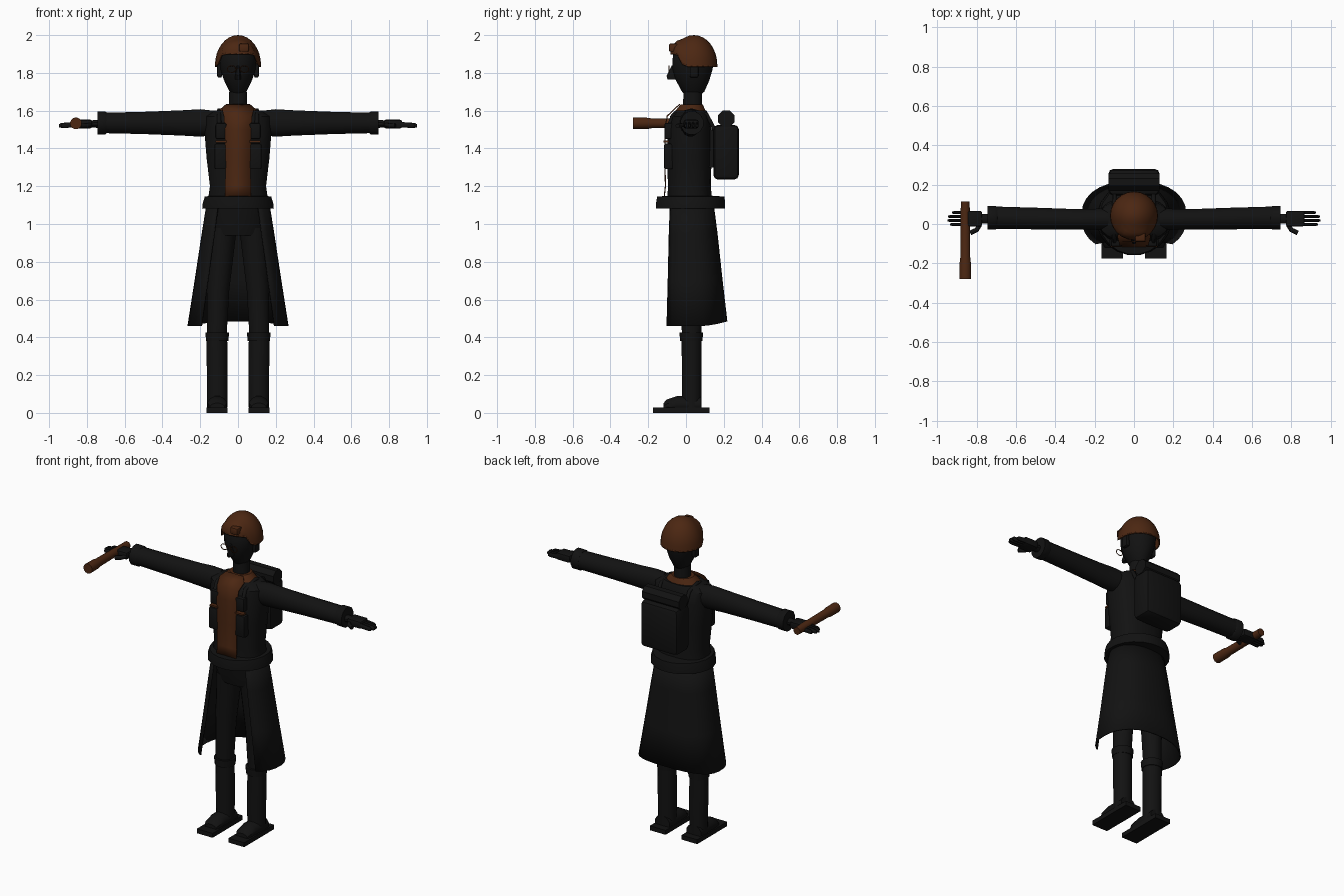
import bpy, bmesh, math
from mathutils import Vector, Matrix

if "Cube" in bpy.data.objects:
    bpy.data.objects.remove(bpy.data.objects["Cube"])


def material(name, rgb):
    m = bpy.data.materials.new(name)
    m.diffuse_color = (*rgb, 1)
    m.use_nodes = True
    m.node_tree.nodes["Principled BSDF"].inputs["Base Color"].default_value = m.diffuse_color
    return m


BLACK = material("charcoal black", (0.006, 0.006, 0.006))
BROWN = material("dark brown", (0.072, 0.02, 0.006))


def finish(name, bm, mat, smooth=True):
    bmesh.ops.recalc_face_normals(bm, faces=bm.faces)
    me = bpy.data.meshes.new(name)
    bm.to_mesh(me)
    bm.free()
    ob = bpy.data.objects.new(name, me)
    bpy.context.collection.objects.link(ob)
    me.materials.append(mat)
    if smooth:
        bpy.ops.object.select_all(action='DESELECT')
        bpy.context.view_layer.objects.active = ob
        ob.select_set(True)
        bpy.ops.object.shade_smooth_by_angle(angle=math.radians(35))
    return ob


def loft(name, rings, mat, axis='z', n=16, caps=True, smooth=True, power=1.0):
    """rings: (position on axis, centre a, centre b, radius a, radius b)"""
    bm = bmesh.new()
    loops = []
    for p, ca, cb, ra, rb in rings:
        loop = []
        for i in range(n):
            t = math.tau * (i + 0.5) / n
            c, s = math.cos(t), math.sin(t)
            a = ca + ra * math.copysign(abs(c) ** power, c)
            b = cb + rb * math.copysign(abs(s) ** power, s)
            co = {'z': (a, b, p), 'x': (p, a, b), 'y': (a, p, b)}[axis]
            loop.append(bm.verts.new(co))
        loops.append(loop)
    for u, v in zip(loops, loops[1:]):
        for i in range(n):
            j = (i + 1) % n
            bm.faces.new((u[i], u[j], v[j], v[i]))
    if caps:
        bm.faces.new(loops[0])
        bm.faces.new(loops[-1])
    return finish(name, bm, mat, smooth)


def box(name, lo, hi, mat, bevel=0.0):
    bm = bmesh.new()
    bmesh.ops.create_cube(bm, size=1)
    for v in bm.verts:
        v.co = Vector([(l + h) / 2 + c * (h - l) for l, h, c in zip(lo, hi, v.co)])
    if bevel:
        bmesh.ops.bevel(bm, geom=bm.edges[:], offset=bevel, segments=2,
                        affect='EDGES', profile=0.5)
    return finish(name, bm, mat)


def side_box(name, s, lo, hi, mat, bevel=0.0):
    x0, x1 = sorted((s * lo[0], s * hi[0]))
    return box(name, (x0, *lo[1:]), (x1, *hi[1:]), mat, bevel)


def tube(name, pts, r, mat, cyclic=False):
    cu = bpy.data.curves.new(name, 'CURVE')
    cu.dimensions = '3D'
    cu.bevel_depth, cu.bevel_resolution, cu.use_fill_caps = r, 1, True
    sp = cu.splines.new('POLY')
    sp.points.add(len(pts) - 1)
    for p, co in zip(sp.points, pts):
        p.co = (*co, 1)
    sp.use_cyclic_u = cyclic
    cu.materials.append(mat)
    ob = bpy.data.objects.new(name, cu)
    bpy.context.collection.objects.link(ob)
    return ob


# Head, neck and face
loft("head", [(1.675, 0, .035, .022, .03), (1.70, 0, .038, .045, .06), (1.76, 0, .035, .075, .09),
              (1.82, 0, .035, .095, .108), (1.90, 0, .04, .10, .112), (1.96, 0, .04, .06, .07)], BLACK)
loft("neck", [(1.56, 0, .035, .052, .052), (1.70, 0, .035, .048, .05)], BLACK)
loft("nose", [(1.765, 0, -.07, .016, .03), (1.785, 0, -.075, .016, .03), (1.84, 0, -.06, .008, .016)], BLACK, n=8)
for s in (-1, 1):
    side_box("ear", s, (.085, .02, 1.775), (.11, .065, 1.85), BLACK, .008)
    tube("glasses_rim", [(s * .034 + .023 * math.cos(a * math.tau / 12), -.09,
                          1.82 + .018 * math.sin(a * math.tau / 12)) for a in range(12)], .0025, BROWN, True)
tube("glasses_bridge", [(-.011, -.09, 1.822), (.011, -.09, 1.822)], .0025, BROWN)

# Helmet: dome shell with a raised brow and lower sides, plus lamp
bm = bmesh.new()
bmesh.ops.create_uvsphere(bm, u_segments=24, v_segments=16, radius=1)
bmesh.ops.bisect_plane(bm, geom=bm.verts[:] + bm.edges[:] + bm.faces[:], plane_co=(0, 0, 0),
                       plane_no=(0, 0, -1), clear_outer=True)
for v in bm.verts:
    front = max(0, -v.co.y - .45) / .55
    drop = -.025 + .065 * min(1, front * 2)
    z = v.co.z
    v.co = Vector((v.co.x * .122, .042 + v.co.y * .124, 1.865 + drop * (1 - z) + z * .135))
helmet = finish("helmet", bm, BROWN)
shell = helmet.modifiers.new("shell", 'SOLIDIFY')
shell.thickness = .008
box("helmet_lamp", (.005, -.09, 1.912), (.058, -.04, 1.955), BROWN, .008)

# Torso and shirt
loft("coat_body", [(1.10, 0, .02, .165, .12), (1.20, 0, .018, .15, .115), (1.35, 0, .018, .168, .118),
                   (1.50, 0, .018, .18, .118), (1.57, 0, .02, .178, .105), (1.60, 0, .025, .125, .085)],
     BLACK, power=.8, n=20)
loft("shirt_collar", [(1.585, 0, .022, .122, .09), (1.605, 0, .025, .10, .078), (1.632, 0, .03, .068, .06)], BROWN)
bm = bmesh.new()
grid = [[bm.verts.new((f * w, y, z)) for f in (-1, 1)] for z, w, y in
        ((1.145, .068, -.112), (1.20, .068, -.106), (1.35, .066, -.109), (1.50, .07, -.109),
         (1.57, .075, -.097), (1.608, .085, -.058), (1.632, .06, -.03))]
for a, b in zip(grid, grid[1:]):
    bm.faces.new((a[0], a[1], b[1], b[0]))
front = finish("shirt_front", bm, BROWN)
front.modifiers.new("plate", 'SOLIDIFY').thickness = -.006

# Chest pouches and clips
for s in (-1, 1):
    side_box("upper_chest_pouch", s, (.06, -.114, 1.45), (.118, -.07, 1.535), BLACK, .008)
    side_box("lower_chest_pouch", s, (.06, -.116, 1.29), (.125, -.07, 1.425), BLACK, .008)
    side_box("chest_clip", s, (.06, -.118, 1.432), (.118, -.09, 1.442), BROWN)

# Belt and open long coat skirt
loft("belt", [(1.082, 0, .025, .192, .185), (1.115, 0, .025, .188, .185), (1.145, 0, .025, .178, .18),
              (1.15, 0, .025, .14, .11)], BLACK, n=20)
bm = bmesh.new()
rows = []
N = 22
for z, rx, ry, cy, gap in ((1.12, .165, .125, .02, .62), (.95, .192, .142, .025, .66),
                           (.70, .23, .163, .031, .72), (.46, .268, .183, .036, .76)):
    row = []
    for i in range(N + 1):
        t = -math.pi / 2 + gap + (math.tau - 2 * gap) * i / N
        c, s = math.cos(t), math.sin(t)
        lift = .025 * max(0, s) ** 2 if z < .5 else 0
        row.append(bm.verts.new((rx * math.copysign(abs(c) ** .85, c),
                                 cy + ry * math.copysign(abs(s) ** .85, s), z + lift)))
    rows.append(row)
for a, b in zip(rows, rows[1:]):
    for i in range(N):
        bm.faces.new((a[i], a[i + 1], b[i + 1], b[i]))
skirt = finish("coat_skirt", bm, BLACK)
skirt.modifiers.new("cloth", 'SOLIDIFY').thickness = .008
loft("hips", [(.94, 0, .03, .14, .09), (1.0, 0, .028, .155, .105), (1.12, 0, .02, .15, .115)], BLACK)

for s in (-1, 1):
    # Legs and boots
    loft("trouser_leg", [(.40, s * .113, .03, .053, .052), (.65, s * .105, .03, .06, .062),
                         (.98, s * .08, .03, .075, .08)], BLACK)
    loft("boot_shaft", [(.02, s * .11, .03, .054, .052), (.20, s * .11, .03, .056, .053),
                        (.39, s * .112, .03, .056, .054)], BLACK)
    loft("boot_cuff", [(.38, s * .11, .028, .06, .06), (.425, s * .11, .028, .064, .064)], BLACK)
    side_box("boot_sole", s, (.056, -.175, 0), (.166, .125, .028), BLACK)
    loft("boot_toe", [(-.12, s * .11, .03, .04, .022), (-.10, s * .11, .04, .05, .033),
                      (-.05, s * .11, .045, .053, .045), (.08, s * .11, .045, .053, .045)],
         BLACK, axis='y', n=12)

    # Sleeves
    loft("sleeve", [(s * .13, .025, 1.535, .06, .066), (s * .20, .024, 1.535, .054, .074),
                    (s * .30, .024, 1.535, .053, .068), (s * .50, .028, 1.535, .056, .06),
                    (s * .71, .032, 1.535, .058, .055)], BLACK, axis='x')
    loft("sleeve_cuff", [(s * .695, .032, 1.535, .058, .057), (s * .705, .032, 1.535, .062, .064),
                         (s * .745, .032, 1.535, .062, .064)], BLACK, axis='x', n=12)

    # Hands
    loft("wrist", [(s * .73, .027, 1.53, .025, .022), (s * .785, .027, 1.53, .025, .018)], BLACK, axis='x', n=10)
    side_box("palm", s, (.772, -.012, 1.506), (.868, .066, 1.552), BLACK, .01)
    for k, length in enumerate((.935, .948, .945, .925)):
        y = -.002 + k * .02
        loft("finger", [(s * .85, y, 1.526, .009, .016), (s * (length - .012), y, 1.522, .009, .014),
                        (s * length, y, 1.52, .005, .008)], BLACK, axis='x', n=8)
    tube("thumb", [(s * .785, -.005, 1.525), (s * .80, -.03, 1.522), (s * .832, -.045, 1.52)], .012, BLACK)

    # Pack straps over the shoulders
    tube("pack_strap", [(s * .10, .15, 1.50), (s * .10, .11, 1.58), (s * .10, .03, 1.602),
                        (s * .10, -.07, 1.575), (s * .10, -.098, 1.50)], .012, BLACK)

# Torch held in one hand
loft("torch", [(-.28, -.858, 1.533, .031, .031), (-.20, -.858, 1.533, .03, .03),
               (-.18, -.858, 1.533, .026, .026), (.115, -.858, 1.533, .023, .023)], BROWN, axis='y')

# Backpack and bedroll
box("backpack", (-.13, .145, 1.235), (.13, .28, 1.525), BLACK, .025)
box("backpack_mount", (-.09, .11, 1.30), (.09, .17, 1.50), BLACK)
loft("bedroll", [(-.13, .213, 1.557, .048, .048), (.13, .213, 1.557, .048, .048)], BLACK, axis='x', n=8)
